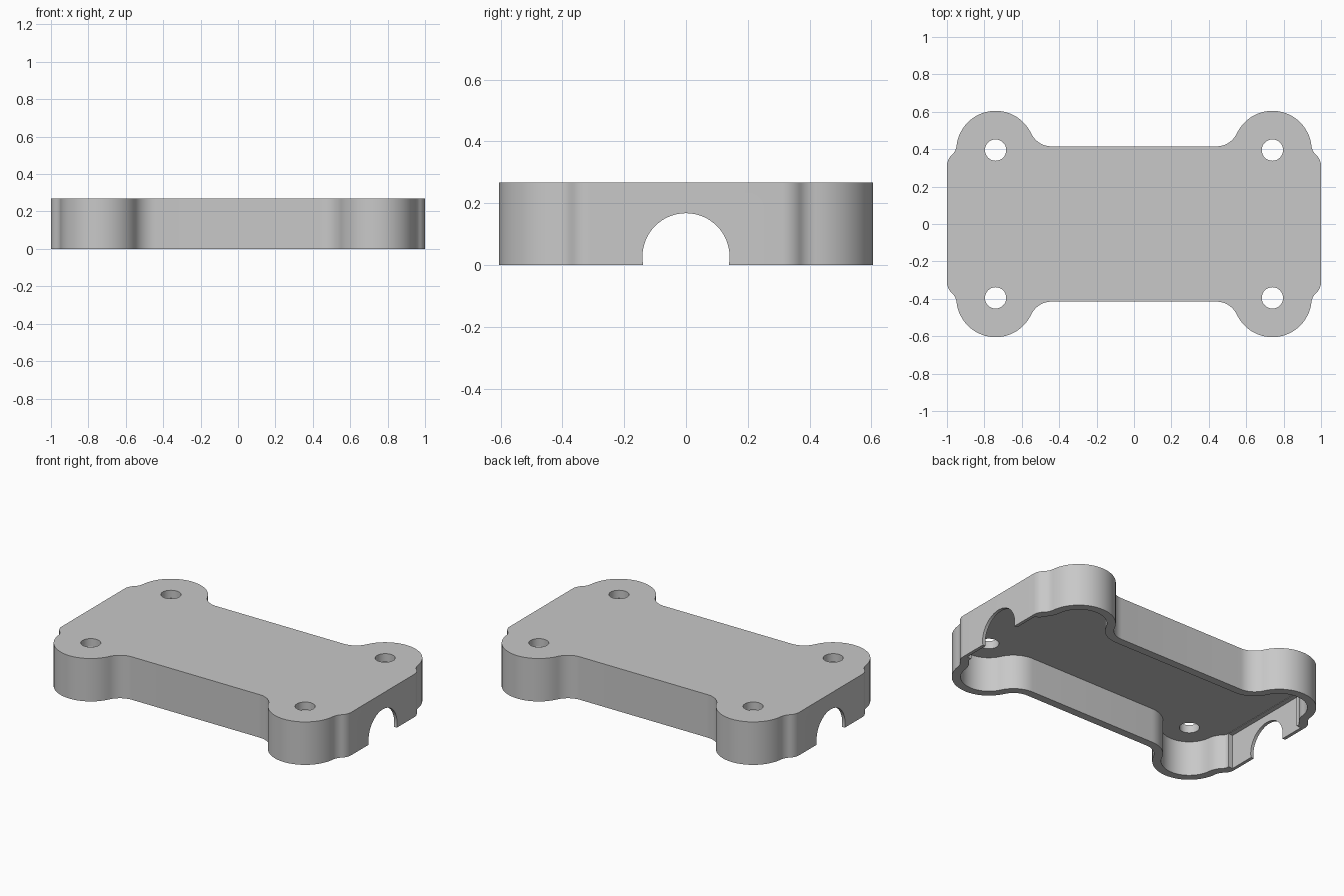
import bpy, bmesh
from math import cos, sin, radians
from mathutils import Matrix

cube = bpy.data.objects.get("Cube")
if cube:
    bpy.data.objects.remove(cube, do_unlink=True)

HEIGHT, WALL, TOP = 0.268, 0.05, 0.05
BOSS_X, BOSS_Y = 0.74, 0.395


def arc(cx, cy, r, a0, a1, n):
    steps = [radians(a0 + (a1 - a0) * i / n) for i in range(n + 1)]
    return [(cx + r * cos(a), cy + r * sin(a)) for a in steps]


def outline(inset):
    """Closed four-lobed outline, moved inward by inset."""
    q = arc(0.92, 0.31, 0.08 - inset, 0, 47.5, 8)                 # end corner
    q += arc(1.028, 0.428, 0.08 + inset, 227.5, 186.5, 8)[1:]     # end fillet
    q += arc(BOSS_X, BOSS_Y, 0.21 - inset, 6.5, 154.7, 28)[1:]    # boss
    q += arc(0.44, 0.537, 0.122 + inset, 334.7, 270, 12)[1:]      # long side fillet
    half = q + [(-x, y) for x, y in reversed(q)]
    return half + [(x, -y) for x, y in reversed(half)]


def finish(name, bm):
    bmesh.ops.recalc_face_normals(bm, faces=bm.faces)
    mesh = bpy.data.meshes.new(name)
    bm.to_mesh(mesh)
    bm.free()
    ob = bpy.data.objects.new(name, mesh)
    bpy.context.collection.objects.link(ob)
    return ob


def prism(name, pts, z0, z1):
    bm = bmesh.new()
    face = bm.faces.new([bm.verts.new((x, y, z0)) for x, y in pts])
    new = bmesh.ops.extrude_face_region(bm, geom=[face])["geom"]
    verts = [v for v in new if isinstance(v, bmesh.types.BMVert)]
    bmesh.ops.translate(bm, verts=verts, vec=(0, 0, z1 - z0))
    return finish(name, bm)


def cylinder(name, r, length, matrix, segments):
    bm = bmesh.new()
    bmesh.ops.create_cone(bm, cap_ends=True, segments=segments, radius1=r,
                          radius2=r, depth=length, matrix=matrix)
    return finish(name, bm)


# Solid body
body = prism("cover_shell", outline(0), 0, HEIGHT)

# Cutters: hollow underside, thinned end walls, cable arches, screw holes
cutters = [
    prism("cavity_cutter", outline(WALL), -0.1, HEIGHT - TOP),
    prism("end_recess_cutter", [(-0.98, -0.3), (0.98, -0.3), (0.98, 0.3), (-0.98, 0.3)],
          -0.12, HEIGHT - TOP - 0.003),
    cylinder("arch_cutter", 0.141, 3,
             Matrix.Translation((0, 0, 0.027)) @ Matrix.Rotation(radians(90), 4, "Y"), 64),
]
for sx in (-1, 1):
    for sy in (-1, 1):
        spot = Matrix.Translation((sx * BOSS_X, sy * BOSS_Y, HEIGHT))
        cutters.append(cylinder("hole_cutter", 0.057, 0.3, spot, 32))

for cutter in cutters:
    cutter.hide_render = True
    mod = body.modifiers.new(cutter.name, "BOOLEAN")
    mod.operation = "DIFFERENCE"
    mod.solver = "EXACT"
    mod.object = cutter

# Bake the cuts and drop the cutters
bpy.context.view_layer.update()
graph = bpy.context.evaluated_depsgraph_get()
mesh = bpy.data.meshes.new_from_object(body.evaluated_get(graph))
body.modifiers.clear()
body.data = mesh
mesh.name = "cover_shell"
for cutter in cutters:
    bpy.data.objects.remove(cutter, do_unlink=True)

# Single grey material
grey = bpy.data.materials.new("plain_grey")
grey.use_nodes = True
colour = (0.58, 0.58, 0.58, 1)
grey.diffuse_color = colour
grey.node_tree.nodes["Principled BSDF"].inputs["Base Color"].default_value = colour
mesh.materials.clear()
mesh.materials.append(grey)

# Smooth curved walls, sharp rims
bpy.ops.object.select_all(action="DESELECT")
body.select_set(True)
bpy.context.view_layer.objects.active = body
bpy.ops.object.shade_smooth_by_angle(angle=radians(30))
